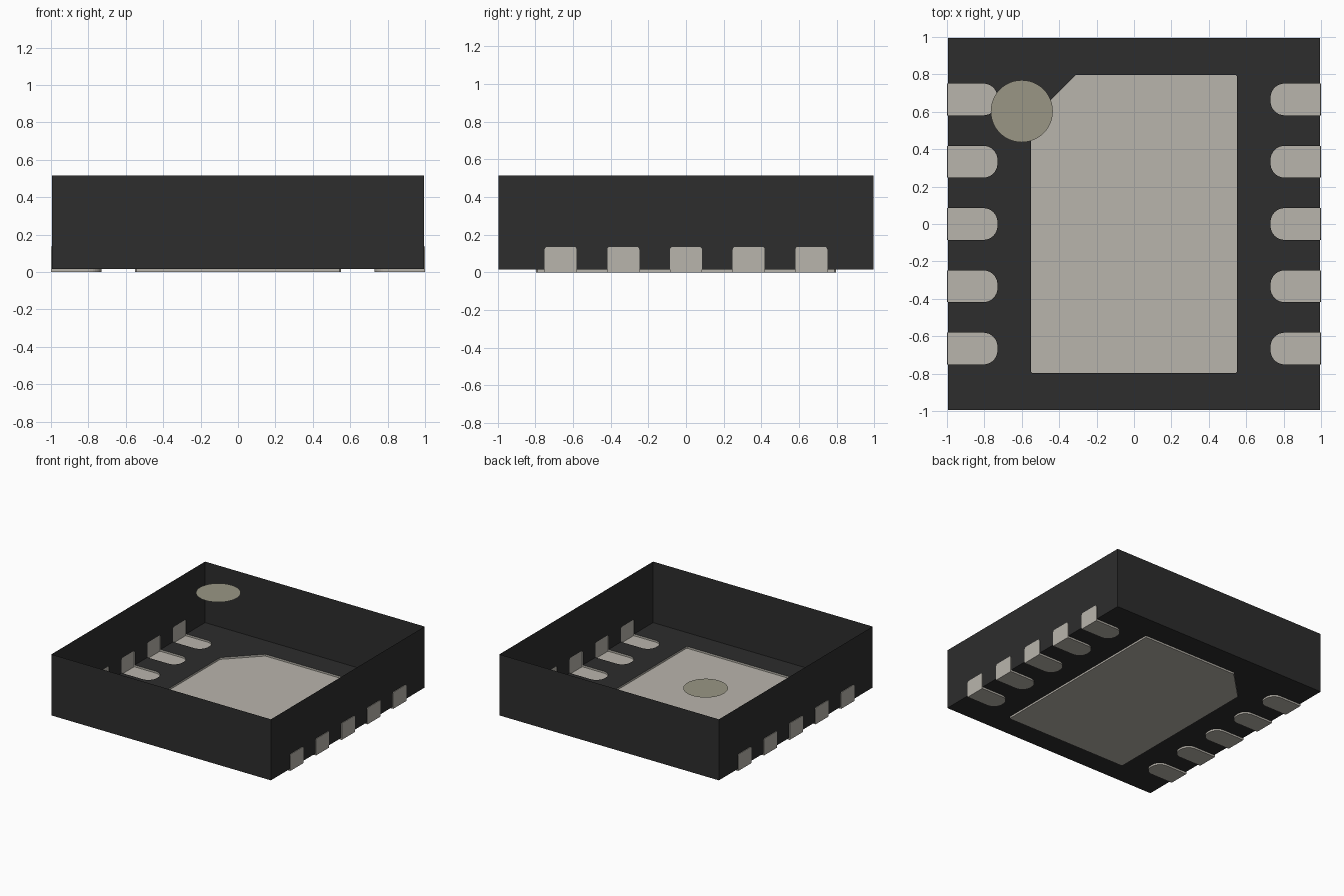
import bpy, bmesh, math

cube = bpy.data.objects.get("Cube")
if cube:
    bpy.data.objects.remove(cube, do_unlink=True)

BODY, TOP, FLOOR = 0.995, 0.515, 0.015      # half width, top and underside heights
PIN_TOP, PIN_HALF, PIN_INNER = 0.135, 0.085, 0.73
PITCH = 0.333


def material(name, rgb):
    mat = bpy.data.materials.new(name)
    mat.use_nodes = True
    mat.diffuse_color = (*rgb, 1)
    mat.node_tree.nodes["Principled BSDF"].inputs["Base Color"].default_value = (*rgb, 1)
    return mat


black = material("black plastic", (0.026, 0.026, 0.026))
metal = material("tinned metal", (0.485, 0.462, 0.413))
mark = material("tan marking", (0.319, 0.305, 0.235))


def add_object(name, bm, mats):
    mesh = bpy.data.meshes.new(name)
    bm.to_mesh(mesh)
    bm.free()
    for m in mats:
        mesh.materials.append(m)
    obj = bpy.data.objects.new(name, mesh)
    bpy.context.scene.collection.objects.link(obj)
    return obj


def prism(bm, outline, z0, z1, index):
    """Extrude a plan outline into a closed solid; returns its top face."""
    low = [bm.verts.new((x, y, z0)) for x, y in outline]
    high = [bm.verts.new((x, y, z1)) for x, y in outline]
    n = len(outline)
    faces = [bm.faces.new(low[::-1]), bm.faces.new(high)]
    for i in range(n):
        j = (i + 1) % n
        faces.append(bm.faces.new((low[i], low[j], high[j], high[i])))
    for f in faces:
        f.material_index = index
    bmesh.ops.recalc_face_normals(bm, faces=faces)
    return faces[1]


def pin_outline(side, y):
    """Square at the package edge, rounded at the inner end."""
    r = 0.075
    pts = [(1.0, -PIN_HALF), (1.0, PIN_HALF)]
    for s in (1, -1):
        for i in range(9):
            a = math.radians(90 * i / 8)
            if s < 0:
                a = math.pi / 2 - a
            pts.append((PIN_INNER + r - r * math.sin(a),
                        s * (PIN_HALF - r + r * math.cos(a))))
    return [(side * px, y + py) for px, py in pts]


# Solid package block
bm = bmesh.new()
prism(bm, [(-BODY, -BODY), (BODY, -BODY), (BODY, BODY), (-BODY, BODY)], FLOOR, TOP, 0)
block = add_object("package_block", bm, (black, metal))

# Solid contacts: five pins on each side and the chamfered centre pad
bm = bmesh.new()
for side in (-1, 1):
    for k in range(-2, 3):
        y = k * PITCH
        top = prism(bm, pin_outline(side, y), 0, PIN_TOP, 1)
        edges = [e for e in top.edges
                 if abs(e.verts[0].co.y - e.verts[1].co.y) < 1e-5
                 and e.calc_length() > 0.1]
        bmesh.ops.bevel(bm, geom=edges, offset=0.014, segments=3, profile=0.5,
                        affect='EDGES', material=1)
px, py, cut, c = 0.552, 0.797, 0.242, 0.008
prism(bm, [(-px + c, -py), (px - c, -py), (px, -py + c), (px, py - c), (px - c, py),
           (-px + cut, py), (-px, py - cut), (-px, -py + c)], 0, 0.06, 1)
contacts = add_object("contact_solids", bm, (black, metal))

# Merge into one outer skin, so the contacts form shallow pockets in the shell
mod = block.modifiers.new("merge", 'BOOLEAN')
mod.operation = 'UNION'
mod.solver = 'EXACT'
mod.object = contacts
skin = bpy.data.meshes.new_from_object(
    block.evaluated_get(bpy.context.evaluated_depsgraph_get()))
bpy.data.objects.remove(block, do_unlink=True)
bpy.data.objects.remove(contacts, do_unlink=True)


def part_from_skin(name, mat, keep):
    """Keep only the skin faces that belong to one part."""
    bm = bmesh.new()
    bm.from_mesh(skin)
    drop = [f for f in bm.faces if not keep(f, f.calc_center_median())]
    bmesh.ops.delete(bm, geom=drop, context='FACES')
    for f in bm.faces:
        f.material_index = 0
    return add_object(name, bm, (mat,))


# Open-topped body, edge pins and centre pad
part_from_skin("package_body", black,
               lambda f, p: f.material_index == 0 and p.z < TOP - 0.001)
part_from_skin("edge_pins", metal,
               lambda f, p: f.material_index == 1 and abs(p.x) > 0.6)
part_from_skin("centre_pad", metal,
               lambda f, p: f.material_index == 1 and abs(p.x) < 0.6)
bpy.data.meshes.remove(skin)

# Flat round orientation mark level with the top rim
bm = bmesh.new()
bmesh.ops.create_circle(bm, cap_ends=True, segments=48, radius=0.166)
bmesh.ops.translate(bm, verts=bm.verts, vec=(-0.6, 0.603, TOP))
add_object("orientation_mark", bm, (mark,))
